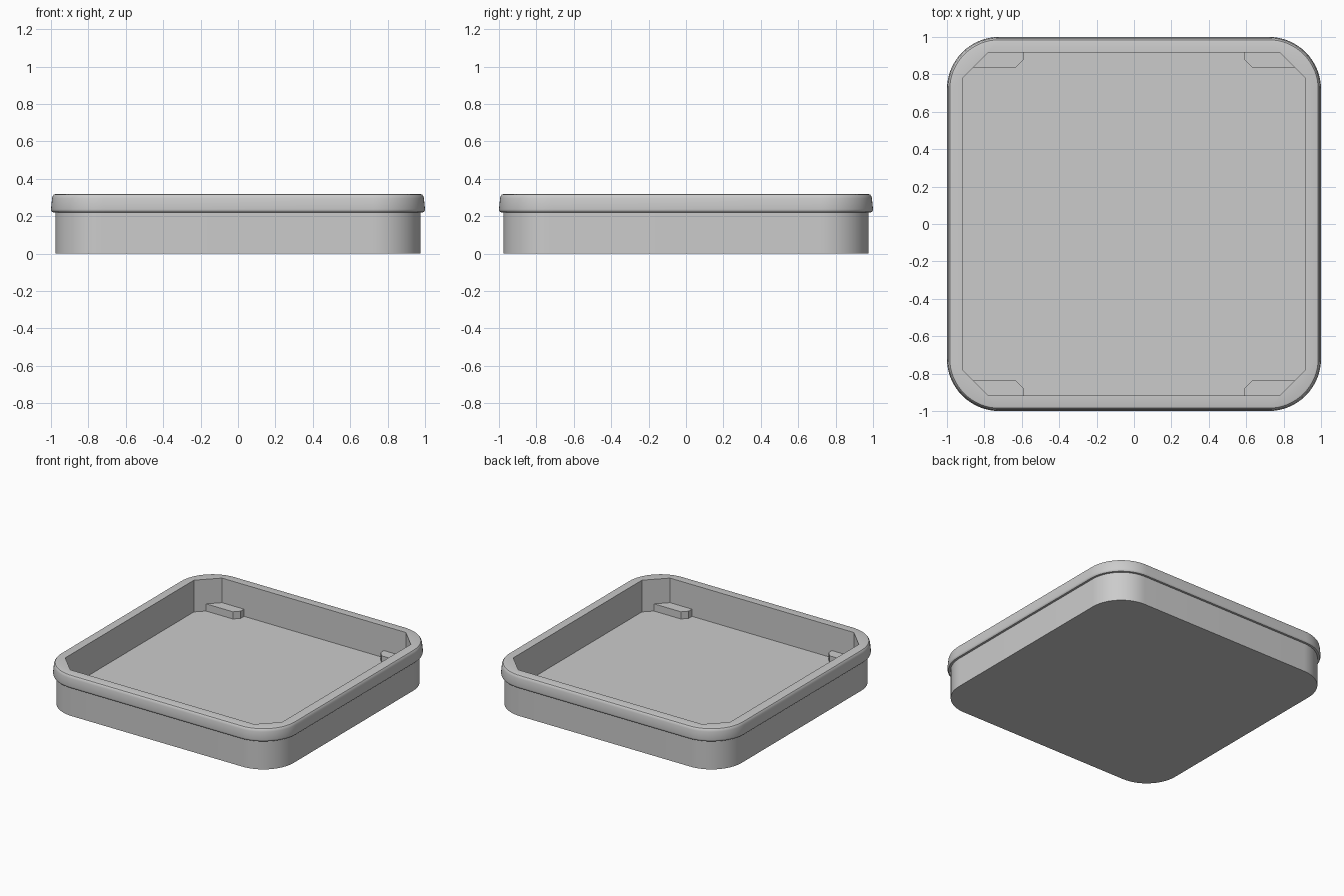
import bpy, bmesh, math

cube = bpy.data.objects.get("Cube")
if cube:
    bpy.data.objects.remove(cube, do_unlink=True)

grey = bpy.data.materials.new("light grey")
grey.use_nodes = True
colour = (0.6, 0.6, 0.6, 1)
grey.diffuse_color = colour
grey.node_tree.nodes["Principled BSDF"].inputs["Base Color"].default_value = colour

STEPS = 16      # segments in each rounded corner
RADIUS = 0.28   # corner radius at the widest part of the rim
FLOOR = 0.075


def finish(bm, name):
    bmesh.ops.recalc_face_normals(bm, faces=bm.faces)
    mesh = bpy.data.meshes.new(name)
    bm.to_mesh(mesh)
    bm.free()
    mesh.materials.append(grey)
    obj = bpy.data.objects.new(name, mesh)
    bpy.context.collection.objects.link(obj)
    return obj


def turn_corner(points):
    """Repeat one corner's points around the square."""
    ring = []
    for _ in range(4):
        ring += points
        points = [(-y, x) for x, y in points]
    return ring


def rounded(half):
    r = RADIUS - (1 - half)
    angles = [math.pi / 2 * i / STEPS for i in range(STEPS + 1)]
    return turn_corner([(half - r + r * math.cos(a), half - r + r * math.sin(a))
                        for a in angles])


def chamfered(half, cut):
    return turn_corner([(half - cut * i / STEPS, half - cut + cut * i / STEPS)
                        for i in range(STEPS + 1)])


# Tray: outer wall, rolled rim, chamfered well and floor
profile = [(0.977, 0), (0.977, 0.222), (0.985, 0.22), (0.993, 0.222),
           (0.998, 0.228), (1.0, 0.237), (0.994, 0.295), (0.991, 0.307),
           (0.985, 0.315), (0.975, 0.318)]
sections = [(rounded(half), z) for half, z in profile]
sections += [(chamfered(0.918, 0.14), z) for z in (0.318, FLOOR)]

bm = bmesh.new()
rings = [[bm.verts.new((x, y, z)) for x, y in ring] for ring, z in sections]
count = len(rings[0])
for a, b in zip(rings, rings[1:]):
    for i in range(count):
        j = (i + 1) % count
        bm.faces.new((a[i], a[j], b[j], b[i]))
bm.faces.new(rings[0][::-1])
bm.faces.new(rings[-1])
tray = finish(bm, "tray")
bpy.ops.object.select_all(action='DESELECT')
tray.select_set(True)
bpy.context.view_layer.objects.active = tray
bpy.ops.object.shade_smooth_by_angle(angle=math.radians(35))

# Four small corner tabs on the floor, against the front and back walls
outline = [(0.86, 0.838), (0.63, 0.838), (0.592, 0.878), (0.592, 0.92), (0.79, 0.92)]
for sx, side in ((1, "left"), (-1, "right")):
    for sy, end in ((1, "back"), (-1, "front")):
        bm = bmesh.new()
        face = bm.faces.new([bm.verts.new((sx * x, sy * y, FLOOR - 0.01))
                             for x, y in outline])
        top = bmesh.ops.extrude_face_region(bm, geom=[face])["geom"]
        bmesh.ops.translate(bm, vec=(0, 0, 0.065),
                            verts=[v for v in top if isinstance(v, bmesh.types.BMVert)])
        finish(bm, f"{end}_{side}_tab")
